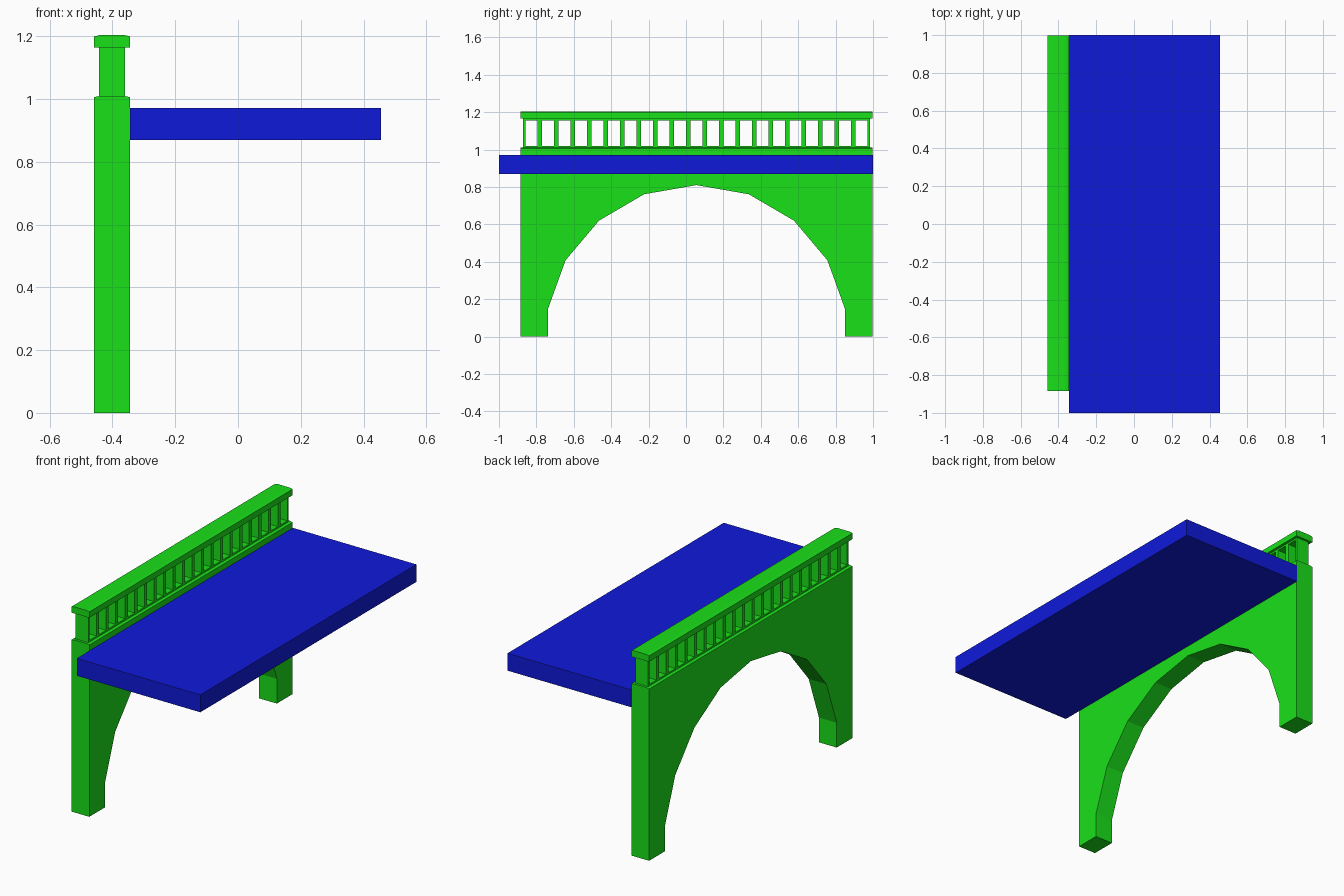
import bpy, bmesh

if "Cube" in bpy.data.objects:
    bpy.data.objects.remove(bpy.data.objects["Cube"])

def material(name, color):
    m = bpy.data.materials.new(name)
    m.diffuse_color = color
    m.use_nodes = True
    m.node_tree.nodes["Principled BSDF"].inputs["Base Color"].default_value = m.diffuse_color
    return m

GREEN = material("green", (0.01, 0.75, 0.01, 1))
BLUE = material("blue", (0.005, 0.01, 0.7, 1))

def add_object(name, bm, mat):
    bmesh.ops.recalc_face_normals(bm, faces=bm.faces)
    me = bpy.data.meshes.new(name)
    bm.to_mesh(me)
    bm.free()
    me.materials.append(mat)
    ob = bpy.data.objects.new(name, me)
    bpy.context.collection.objects.link(ob)
    return ob

def prism(bm, points, direction):
    """Extrude a closed outline along a vector."""
    face = bm.faces.new([bm.verts.new(p) for p in points])
    ext = bmesh.ops.extrude_face_region(bm, geom=[face])
    bmesh.ops.translate(bm, vec=direction,
                        verts=[g for g in ext["geom"] if isinstance(g, bmesh.types.BMVert)])

def box(bm, x0, x1, y0, y1, z0, z1):
    prism(bm, [(x0, y0, z0), (x1, y0, z0), (x1, y1, z0), (x0, y1, z0)], (0, 0, z1 - z0))

X0, X1 = -0.459, -0.344      # wall thickness
Y0, Y1 = -0.885, 0.997       # wall length
MID = (Y0 + Y1) / 2

# road deck
bm = bmesh.new()
box(bm, X1, 0.456, -1, 1, 0.87, 0.972)
add_object("road_deck", bm, BLUE)

# side wall with faceted arch opening, mirrored about its middle
half = [(0.795, 0), (0.795, 0.145), (0.70, 0.408), (0.521, 0.62), (0.28, 0.761)]
arch = [(MID - d, z) for d, z in half] + [(MID, 0.81)] + [(MID + d, z) for d, z in half[::-1]]
outline = [(Y0, 0)] + arch + [(Y1, 0), (Y1, 1.005), (Y0, 1.005)]
bm = bmesh.new()
prism(bm, [(X0, y, z) for y, z in outline], (X1 - X0, 0, 0))
add_object("arch_wall", bm, GREEN)

def capped_slab(name, z0, z1, z2):
    """Long slab whose top edges slope up slightly."""
    s = 0.018
    bm = bmesh.new()
    pts = [(X0, z0), (X1, z0), (X1, z1), (X1 - s, z2), (X0 + s, z2), (X0, z1)]
    prism(bm, [(x, Y0, z) for x, z in pts], (0, Y1 - Y0, 0))
    add_object(name, bm, GREEN)

capped_slab("wall_coping", 1.005, 1.006, 1.01)
capped_slab("handrail", 1.165, 1.2, 1.204)

# balustrade: thin rails with evenly spaced posts
RX0, RX1, RY0, RY1 = -0.443, -0.36, -0.871, 0.983
N, W = 21, 0.024
bm = bmesh.new()
box(bm, RX0, RX1, RY0, RY1, 1.01, 1.02)
box(bm, RX0, RX1, RY0, RY1, 1.155, 1.165)
step = (RY1 - RY0) / N
for i in range(N + 1):
    y = RY0 + i * step
    box(bm, RX0, RX1, max(RY0, y - W / 2), min(RY1, y + W / 2), 1.02, 1.155)
add_object("balustrade", bm, GREEN)
